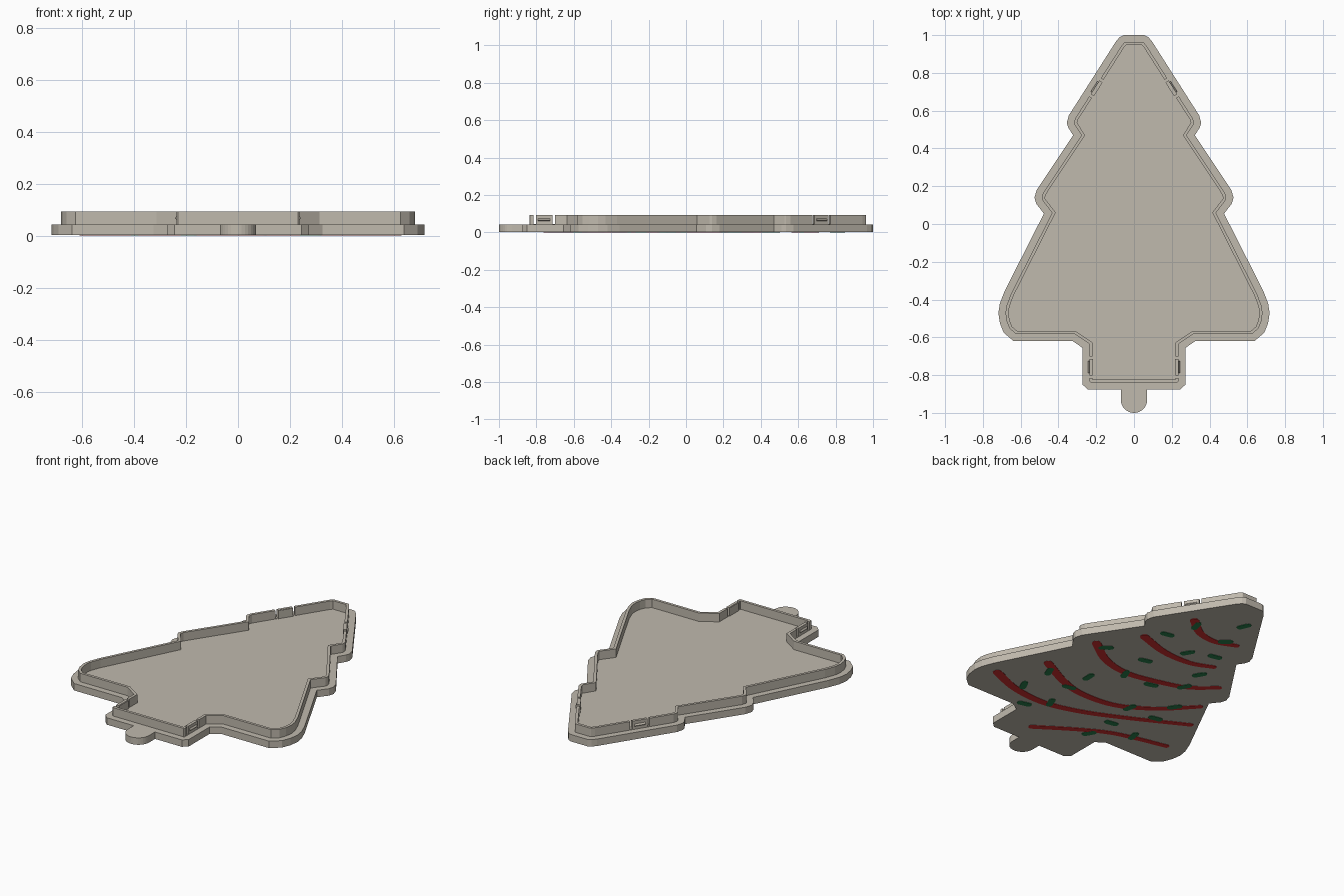
import bpy, bmesh, math
from mathutils import Vector, Matrix

if "Cube" in bpy.data.objects:
    bpy.data.objects.remove(bpy.data.objects["Cube"], do_unlink=True)


def material(name, rgb):
    m = bpy.data.materials.new(name)
    m.use_nodes = True
    m.diffuse_color = (*rgb, 1)
    m.node_tree.nodes["Principled BSDF"].inputs["Base Color"].default_value = (*rgb, 1)
    return m


TAUPE = material("warm_grey", (0.53, 0.49, 0.42))
RED = material("garland_red", (0.66, 0.03, 0.03))
GREEN = material("sprinkle_green", (0.025, 0.22, 0.075))


def finish(bm, name, mat):
    bmesh.ops.recalc_face_normals(bm, faces=bm.faces)
    mesh = bpy.data.meshes.new(name)
    bm.to_mesh(mesh)
    bm.free()
    mesh.materials.append(mat)
    ob = bpy.data.objects.new(name, mesh)
    bpy.context.collection.objects.link(ob)
    return ob


def add_prism(bm, pts, z0, z1):
    face = bm.faces.new([bm.verts.new((p[0], p[1], z0)) for p in pts])
    top = bmesh.ops.extrude_face_region(bm, geom=[face])["geom"]
    verts = [v for v in top if isinstance(v, bmesh.types.BMVert)]
    bmesh.ops.translate(bm, verts=verts, vec=(0, 0, z1 - z0))


def add_box(bm, frame, centre, size):
    m = frame @ Matrix.Translation(centre) @ Matrix.Diagonal((*size, 1))
    bmesh.ops.create_cube(bm, size=1, matrix=m)


def mirrored(half):
    other = [(-x, y) for x, y in reversed(half) if x > 1e-4]
    return [Vector(p) for p in half + other]


def inset(pts, d):
    # mitred inward offset of a clockwise outline
    out = []
    for i, p in enumerate(pts):
        a = (p - pts[i - 1]).normalized()
        b = (pts[(i + 1) % len(pts)] - p).normalized()
        na, nb = Vector((a.y, -a.x)), Vector((b.y, -b.x))
        out.append(p + (na + nb) * (d / (1 + na.dot(nb))))
    return out


# Tree outline, right half from the tip to the foot
tree = [(0.055, 1.0), (0.075, 0.99), (0.095, 0.967), (0.345, 0.575), (0.356, 0.535),
        (0.348, 0.51), (0.322, 0.47), (0.515, 0.18), (0.527, 0.14), (0.518, 0.108),
        (0.477, 0.055), (0.685, -0.355), (0.71, -0.42), (0.718, -0.47), (0.71, -0.525),
        (0.69, -0.575), (0.638, -0.62), (0.325, -0.62), (0.273, -0.655),
        (0.273, -0.85), (0.245, -0.875)]
FLOOR, RIM = 0.043, 0.093

# Base plate with the round pull tab
tab = [(0.07, -0.875)]
for i in range(9):
    a = math.radians(90 * i / 8)
    tab.append((0.07 * math.cos(a), -0.93 - 0.07 * math.sin(a)))
bm = bmesh.new()
add_prism(bm, mirrored(tree + tab), 0.002, FLOOR)
finish(bm, "base_plate", TAUPE)

# Raised wall following the outline
outline = mirrored(tree)
outer, inner = inset(outline, 0.037), inset(outline, 0.053)
bm = bmesh.new()
rings = [[bm.verts.new((p.x, p.y, z)) for p in ring]
         for ring, z in ((outer, FLOOR - 0.004), (outer, RIM), (inner, RIM), (inner, FLOOR - 0.004))]
n = len(outline)
for r in range(4):
    lo, hi = rings[r], rings[(r + 1) % 4]
    for i in range(n):
        j = (i + 1) % n
        bm.faces.new((lo[i], lo[j], hi[j], hi[i]))
wall = finish(bm, "raised_wall", TAUPE)

# Snap clips: slots through the wall and a ribbed tongue between them
frames = []
for x, y, deg in ((0.199, 0.72, -57.3), (0.228, -0.758, -90)):
    for s in (1, -1):
        frames.append(Matrix.Translation((s * x, y, 0))
                      @ Matrix.Rotation(math.radians(s * deg), 4, "Z"))

slots = bmesh.new()
for f in frames:
    for s in (1, -1):
        add_box(slots, f, (s * 0.05, 0, 0.085), (0.014, 0.08, 0.08))
cutter = finish(slots, "slot_cutter", TAUPE)
cutter.hide_render = True
mod = wall.modifiers.new("slots", "BOOLEAN")
mod.operation, mod.solver, mod.object = "DIFFERENCE", "EXACT", cutter
bpy.context.view_layer.objects.active = wall
bpy.ops.object.modifier_apply(modifier=mod.name)
bpy.data.objects.remove(cutter, do_unlink=True)

bm = bmesh.new()
for f in frames:
    add_box(bm, f, (0, -0.009, 0.066), (0.084, 0.006, 0.05))
    # wedge shaped catch on the outside
    ridge = [f @ Vector((s * 0.032, y, z)) for s in (1, -1)
             for y, z in ((0.004, 0.056), (0.015, 0.066), (0.004, 0.08))]
    bmesh.ops.convex_hull(bm, input=[bm.verts.new(p) for p in ridge])
finish(bm, "snap_clips", TAUPE)


def smooth(pts, steps=6):
    # Catmull-Rom curve through the points
    p = [Vector(q) for q in pts]
    p = [p[0] * 2 - p[1]] + p + [p[-1] * 2 - p[-2]]
    out = []
    for i in range(1, len(p) - 2):
        a, b, c, d = p[i - 1:i + 3]
        for k in range(steps):
            t = k / steps
            out.append(0.5 * (2 * b + (c - a) * t + (2 * a - 5 * b + 4 * c - d) * t * t
                              + (3 * b - a - 3 * c + d) * t ** 3))
    return out + [p[-2]]


def add_stroke(bm, path, w0, w1):
    # flat ribbon with round ends on the underside
    left, right = [], []
    last = len(path) - 1
    for i, p in enumerate(path):
        d = (path[min(i + 1, last)] - path[max(i - 1, 0)]).normalized()
        side = Vector((-d.y, d.x)) * (w0 + (w1 - w0) * i / last)
        left.append(p + side)
        right.append(p - side)

    def cap(centre, start):
        arm = start - centre
        return [centre + Matrix.Rotation(-math.pi * k / 6, 2) @ arm for k in range(1, 6)]
    add_prism(bm, left + cap(path[-1], left[-1]) + right[::-1] + cap(path[0], right[0]), 0, 0.004)


# Garlands painted on the underside
garlands = [
    [(0.152, 0.686), (0.045, 0.605), (-0.075, 0.584), (-0.193, 0.625)],
    [(0.246, 0.382), (0.06, 0.325), (-0.118, 0.323), (-0.245, 0.371)],
    [(0.4, 0.164), (0.246, 0.06), (0.071, 0.023), (-0.129, 0.062), (-0.282, 0.117), (-0.41, 0.22)],
    [(0.46, -0.166), (0.274, -0.26), (0.109, -0.302), (-0.104, -0.28), (-0.306, -0.16), (-0.463, 0.0)],
    [(0.605, -0.416), (0.424, -0.486), (0.211, -0.505), (-0.01, -0.449), (-0.25, -0.339), (-0.548, -0.182)],
    [(0.091, -0.745), (-0.107, -0.614), (-0.268, -0.526), (-0.428, -0.478), (-0.595, -0.44)],
]
bm = bmesh.new()
for i, g in enumerate(garlands):
    add_stroke(bm, smooth(g), 0.018 if i == 5 else 0.025, 0.016)
finish(bm, "garlands", RED)

# Sprinkles: centre and heading in degrees
sprinkles = [
    (-0.09, 0.81, 114), (-0.12, 0.62, 141), (0.17, 0.48, 168), (-0.04, 0.4, 120),
    (-0.18, 0.46, 168), (-0.24, 0.26, 120), (0.08, 0.19, 165), (-0.26, 0.11, 120),
    (-0.36, -0.25, 168), (-0.21, -0.44, 170), (-0.19, -0.6, 120), (-0.39, -0.47, 80),
    (-0.18, -0.25, 100), (-0.36, -0.09, 125), (-0.11, 0.01, 165), (0.2, -0.14, 88),
    (0.07, 0.01, 70), (0.33, 0.16, 141), (0.18, -0.48, 70), (0.41, -0.43, 65),
    (0.4, -0.23, 68), (0.21, -0.29, 168), (0.28, -0.58, 165), (0.11, 0.65, 75)]
bm = bmesh.new()
for x, y, deg in sprinkles:
    d = Vector((math.cos(math.radians(deg)), math.sin(math.radians(deg)))) * 0.024
    add_stroke(bm, [Vector((x, y)) - d, Vector((x, y)) + d], 0.018, 0.018)
sprinkle_ob = finish(bm, "sprinkles", GREEN)
# sit a hair proud of the garlands they cross
sprinkle_ob.location.z = -0.0006
